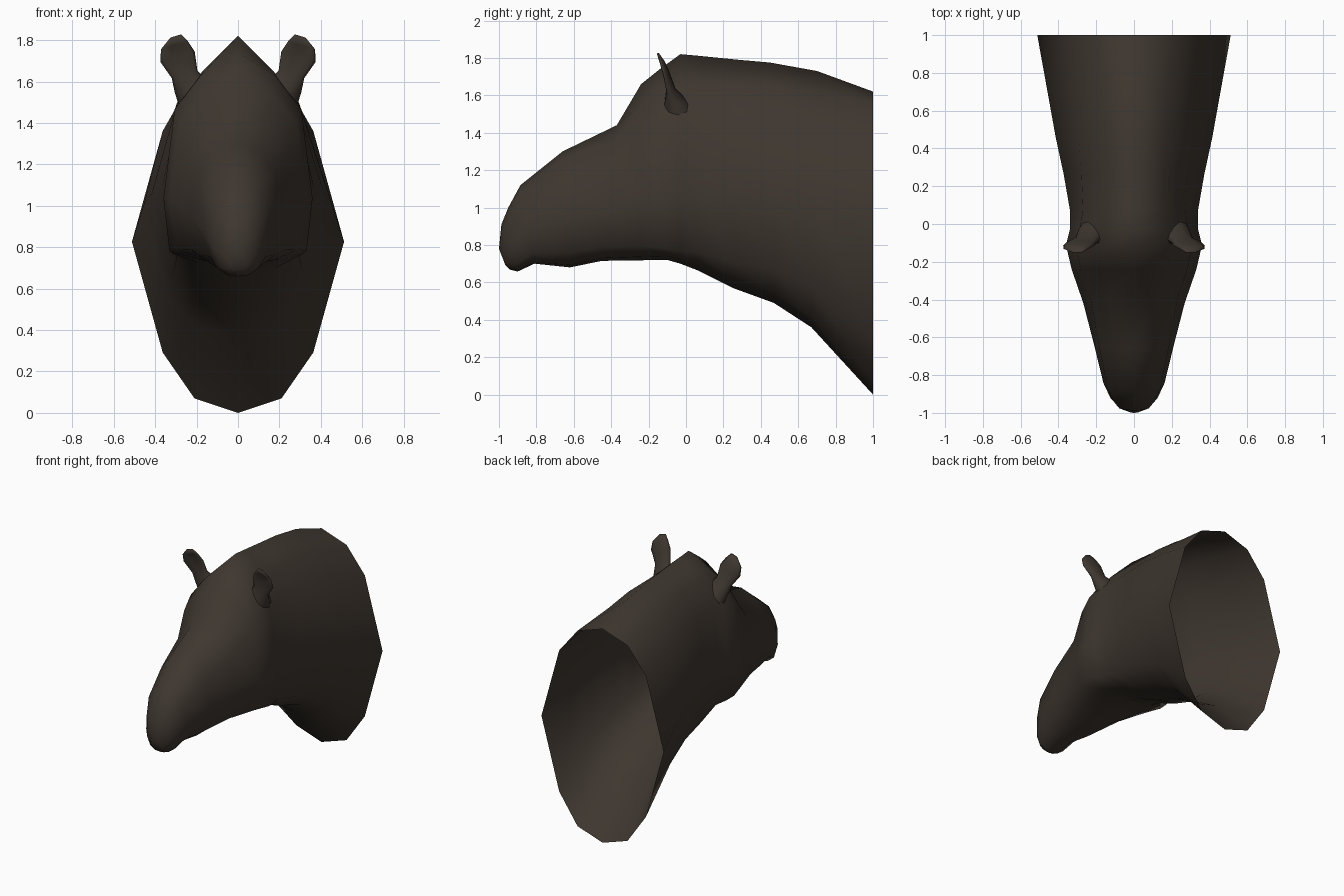
import bpy, bmesh, math

if "Cube" in bpy.data.objects:
    bpy.data.objects.remove(bpy.data.objects["Cube"])

hide = bpy.data.materials.new("dark brown hide")
hide.diffuse_color = (0.049, 0.038, 0.029, 1)
hide.use_nodes = True
hide.node_tree.nodes["Principled BSDF"].inputs["Base Color"].default_value = hide.diffuse_color


def loft(name, rings, cap_start, cap_end):
    """Skin a list of closed rings into one smooth object."""
    bm = bmesh.new()
    rows = [[bm.verts.new(p) for p in ring] for ring in rings]
    n = len(rows[0])
    for a, b in zip(rows, rows[1:]):
        for i in range(n):
            j = (i + 1) % n
            bm.faces.new((a[i], a[j], b[j], b[i]))
    if cap_start:
        bm.faces.new(rows[0])
    if cap_end:
        bm.faces.new(rows[-1])
    bmesh.ops.recalc_face_normals(bm, faces=bm.faces)
    for f in bm.faces:
        f.smooth = True
    me = bpy.data.meshes.new(name)
    bm.to_mesh(me)
    bm.free()
    ob = bpy.data.objects.new(name, me)
    bpy.context.collection.objects.link(ob)
    me.materials.append(hide)
    return ob


# half cross-sections, bottom to top: (share of width, share of height)
NECK = [(0, 0), (.41, .043), (.71, .18), (1, .51), (.71, .84), (.41, .957), (0, 1)]
MID = [(0, 0), (.43, .04), (.75, .15), (1, .47), (.68, .80), (.37, .915), (0, 1)]
HEAD = [(0, 0), (.55, .02), (.92, .06), (1, .31), (.85, .71), (.5, .85), (0, 1)]
BROW = [(0, 0), (.55, .02), (.92, .06), (1, .31), (.85, .73), (.5, .89), (0, 1)]
SNOUT = [(0, 0), (.42, .02), (.82, .13), (1, .42), (.87, .76), (.48, .94), (0, 1)]


def section(top, bottom, width, a, b, mix):
    half = []
    for (xa, ta), (xb, tb) in zip(a, b):
        x = (xa + (xb - xa) * mix) * width
        t = ta + (tb - ta) * mix
        half.append((x, bottom[0] + (top[0] - bottom[0]) * t,
                     bottom[1] + (top[1] - bottom[1]) * t))
    return half + [(-x, y, z) for x, y, z in half[-2:0:-1]]


# head and neck: top point (y, z), bottom point (y, z), half width, shape blend
body = [
    ((1, 1.62), (1, 0), .512, NECK, MID, 0),
    ((.70, 1.73), (.67, .36), .455, NECK, MID, 1),
    ((.45, 1.775), (.47, .49), .415, MID, HEAD, .15),
    ((.28, 1.79), (.25, .57), .372, MID, HEAD, .4),
    ((.08, 1.81), (.06, .665), .338, MID, HEAD, .7),
    ((-.03, 1.82), (-.03, .70), .34, HEAD, BROW, 0),
    ((-.14, 1.74), (-.10, .72), .36, HEAD, BROW, 1),
    ((-.24, 1.66), (-.24, .718), .33, HEAD, SNOUT, .25),
    ((-.37, 1.44), (-.45, .715), .268, HEAD, SNOUT, .6),
    ((-.66, 1.30), (-.62, .68), .212, HEAD, SNOUT, 1),
    ((-.885, 1.12), (-.81, .70), .162, HEAD, SNOUT, 1),
    ((-.95, 1.0), (-.90, .658), .125, HEAD, SNOUT, 1),
    ((-.987, .91), (-.94, .668), .09, HEAD, SNOUT, 1),
    ((-1, .78), (-.965, .69), .04, HEAD, SNOUT, 1),
]
loft("head_and_neck", [section(*r) for r in body], False, True)

# ears: leaf shapes, hollow at the front; centre, half width, half depth, hollow
leaf = [
    ((.17, -.03, 1.50), .11, .10, 0),
    ((.225, -.06, 1.57), .08, .065, .01),
    ((.258, -.092, 1.635), .062, .036, .025),
    ((.292, -.115, 1.72), .083, .027, .03),
    ((.307, -.132, 1.775), .065, .02, .022),
    ((.30, -.15, 1.82), .026, .008, .004),
]
for side, name in ((1, "left_ear"), (-1, "right_ear")):
    rings = []
    for (cx, cy, cz), w, d, hollow in leaf:
        ring = []
        for i in range(10):
            a = 2 * math.pi * i / 10
            s, c = math.sin(a), math.cos(a)
            y = cy + d * s + (hollow * (1 - c * c) if s < 0 else 0)
            ring.append((side * (cx + w * c), y, cz - .3 * w * c))
        rings.append(ring)
    loft(name, rings, False, True)
